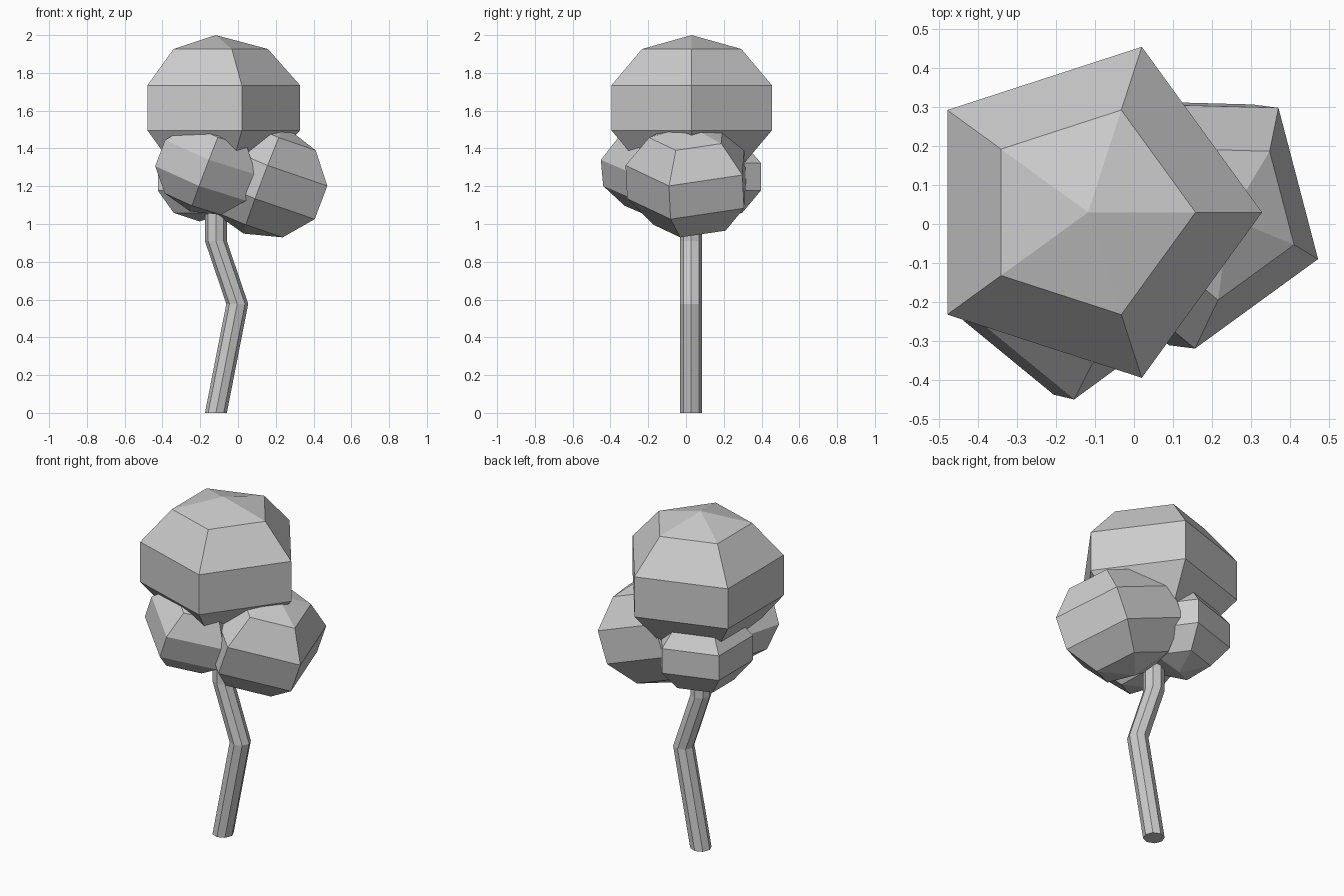
import bpy
from math import sin, cos, pi
from mathutils import Vector

if "Cube" in bpy.data.objects:
    bpy.data.objects.remove(bpy.data.objects["Cube"])


def loft(name, rings, start=None, end=None):
    """Flat-shaded skin over stacked rings, closed by a pole point or a cap."""
    n = len(rings[0])
    verts = [v for ring in rings for v in ring]
    faces = [(r * n + i, r * n + (i + 1) % n, (r + 1) * n + (i + 1) % n, (r + 1) * n + i)
             for r in range(len(rings) - 1) for i in range(n)]
    last = (len(rings) - 1) * n
    if start is None:
        faces.append(tuple(reversed(range(n))))
    else:
        verts.append(start)
        faces += [((i + 1) % n, i, len(verts) - 1) for i in range(n)]
    if end is None:
        faces.append(tuple(range(last, last + n)))
    else:
        verts.append(end)
        faces += [(last + i, last + (i + 1) % n, len(verts) - 1) for i in range(n)]
    mesh = bpy.data.meshes.new(name)
    mesh.from_pydata(verts, [], faces)
    mesh.update()
    obj = bpy.data.objects.new(name, mesh)
    bpy.context.collection.objects.link(obj)
    return obj


def foliage(name, centre, radius, height, axis=(0, 0, 1), corner=(1, 0, 0)):
    """Five-sided squashed ball, tilted along axis, one corner towards corner."""
    c, w = Vector(centre), Vector(axis).normalized()
    u = Vector(corner)
    u = (u - w * u.dot(w)).normalized()
    v = w.cross(u)
    rings = []
    for k in range(1, 5):
        t = pi - k * pi / 5
        rings.append([c + w * height * cos(t)
                      + (u * cos(a) + v * sin(a)) * radius * sin(t)
                      for a in (2 * pi * i / 5 for i in range(5))])
    return loft(name, rings, c - w * height, c + w * height)


# Crooked trunk with level cross-sections
path = [(-0.117, 0), (-0.004, 0.577), (-0.117, 0.91), (-0.117, 1.3)]
loft("trunk", [[Vector((x + 0.058 * cos(i * pi / 4), 0.027 + 0.058 * sin(i * pi / 4), z))
                for i in range(8)] for x, z in path])

# Crown and the three lower clumps
foliage("crown", (-0.118, 0.03, 1.615), 0.47, 0.385)
foliage("right_foliage", (0.137, 0.029, 1.234), 0.363, 0.305,
        (0.354, -0.046, 0.934), (-0.3046 * -1, -0.115, -0.114))
foliage("front_foliage", (-0.168, -0.175, 1.29), 0.2845, 0.24,
        (0.353, -0.083, 0.93), (-0.013, -0.269, -0.022))
foliage("back_foliage", (-0.204, 0.137, 1.25), 0.287, 0.236)
